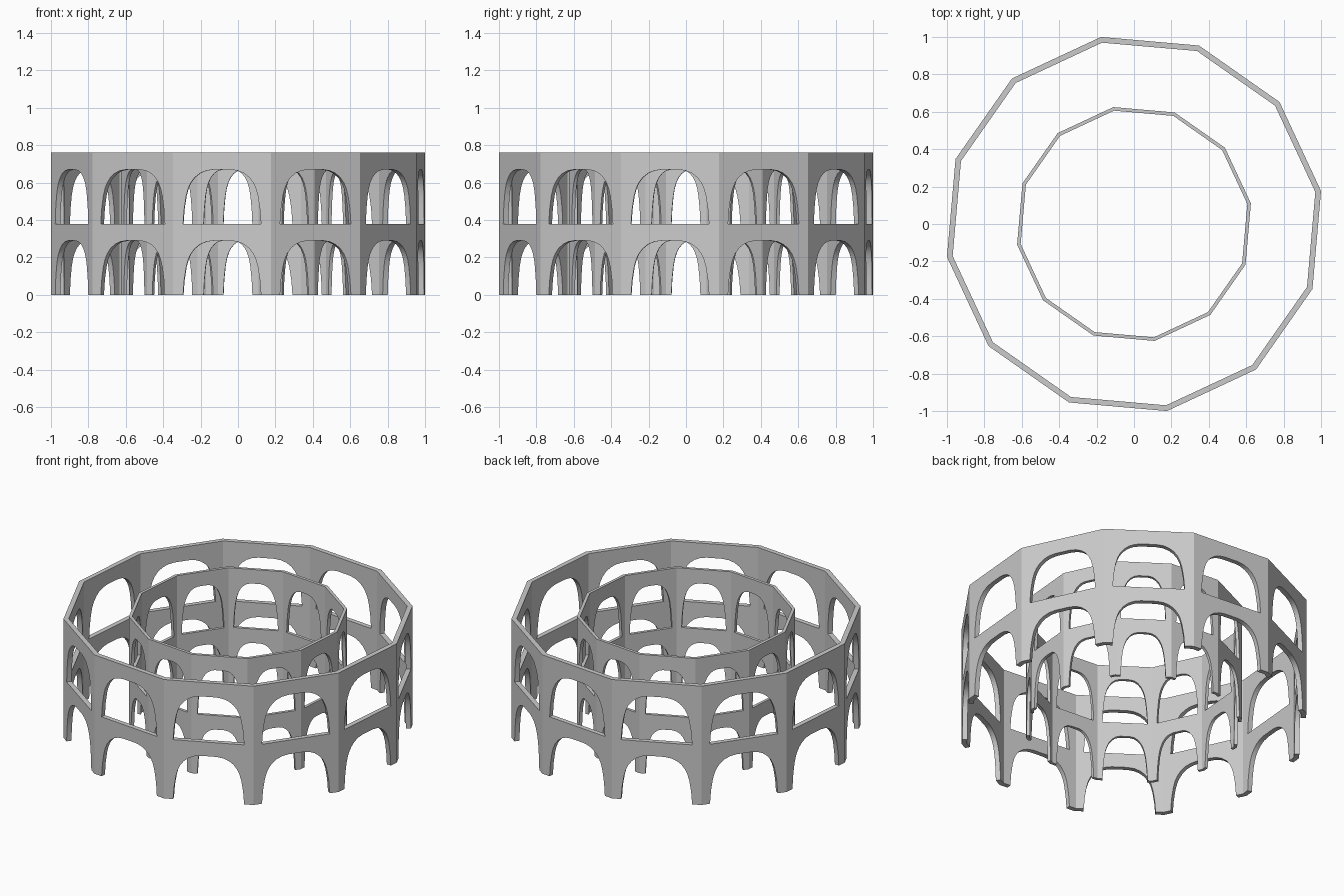
import bpy, bmesh, math
from mathutils import Matrix

if "Cube" in bpy.data.objects:
    bpy.data.objects.remove(bpy.data.objects["Cube"])

SIDES = 12
RADIUS = 1.0154            # corner radius of the outer ring
STORY = 0.38               # height of one arcade level
HALF = RADIUS * math.sin(math.pi / SIDES)
APOTHEM = RADIUS * math.cos(math.pi / SIDES)

# half outline of one arched opening (distance from bay centre, height)
ARCH = [(0.209, 0), (0.203, 0.08), (0.192, 0.15), (0.181, 0.19), (0.167, 0.22),
        (0.146, 0.248), (0.118, 0.270), (0.085, 0.284), (0.045, 0.29)]


def bay_columns():
    half = [(HALF, 0)] + ARCH
    return [(-u, z) for u, z in half] + [(u, z) for u, z in reversed(half)]


def arcade_ring(name, scale):
    bm = bmesh.new()
    cols = bay_columns()
    for level in range(2):
        base = level * STORY
        for i in range(SIDES):
            rot = Matrix.Rotation(math.radians(25 + 30 * i), 4, 'Z')
            low = [bm.verts.new(rot @ Matrix.Translation((APOTHEM, u, base + z)).translation)
                   for u, z in cols]
            top = [bm.verts.new(rot @ Matrix.Translation((APOTHEM, u, base + STORY)).translation)
                   for u, z in cols]
            for k in range(len(cols) - 1):
                bm.faces.new((low[k], low[k + 1], top[k + 1], top[k]))
    bmesh.ops.remove_doubles(bm, verts=bm.verts, dist=0.0005)
    mesh = bpy.data.meshes.new(name)
    bm.to_mesh(mesh)
    bm.free()
    ob = bpy.data.objects.new(name, mesh)
    bpy.context.collection.objects.link(ob)
    # wall thickness, grown inwards
    mod = ob.modifiers.new("wall", 'SOLIDIFY')
    mod.thickness = 0.03
    mod.offset = -1
    mod.use_even_offset = True
    ob.scale = (scale, scale, 1)
    bpy.ops.object.select_all(action='DESELECT')
    ob.select_set(True)
    bpy.context.view_layer.objects.active = ob
    bpy.ops.object.modifier_apply(modifier="wall")
    bpy.ops.object.shade_smooth_by_angle(angle=math.radians(25))
    return ob


# two concentric two-storey arcades
arcade_ring("outer_arcade", 1.0)
arcade_ring("inner_arcade", 0.625)
